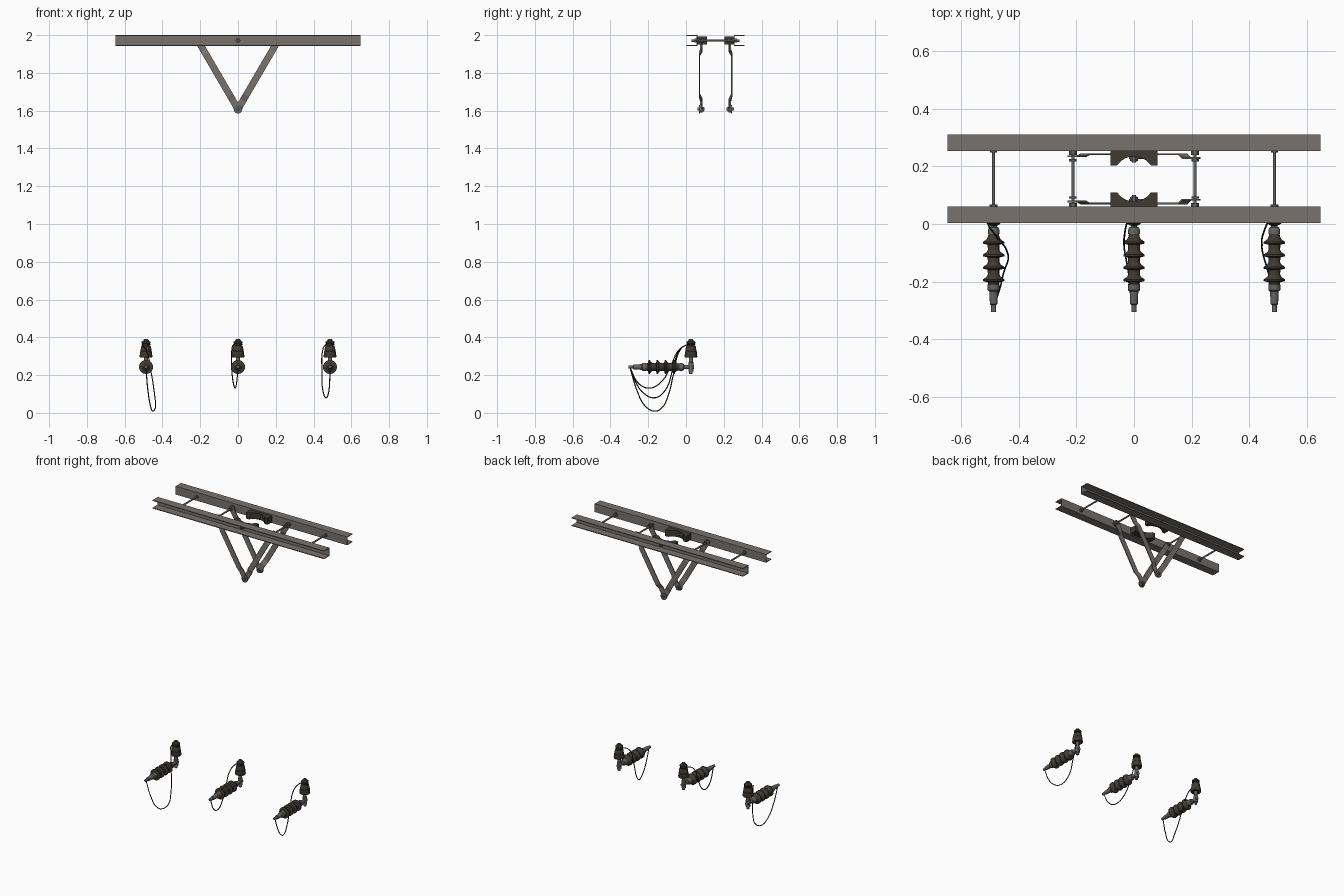
import bpy, bmesh, math
from mathutils import Vector, Matrix

if "Cube" in bpy.data.objects:
    bpy.data.objects.remove(bpy.data.objects["Cube"])

def mat(name, c):
    m = bpy.data.materials.new(name)
    m.diffuse_color = (*c, 1)
    m.use_nodes = True
    m.node_tree.nodes["Principled BSDF"].inputs["Base Color"].default_value = m.diffuse_color
    return m

STEEL = mat("galvanised_steel", (0.19, 0.17, 0.155))
HARDWARE = mat("hardware_grey", (0.13, 0.13, 0.128))
BAND = mat("dark_brown_band", (0.05, 0.042, 0.031))
CERAMIC = mat("brown_ceramic", (0.05, 0.041, 0.031))
WIRE = mat("black_wire", (0.012, 0.011, 0.009))

def finish(bm, name, material, smooth=False):
    bmesh.ops.recalc_face_normals(bm, faces=bm.faces)
    me = bpy.data.meshes.new(name)
    bm.to_mesh(me)
    bm.free()
    ob = bpy.data.objects.new(name, me)
    bpy.context.collection.objects.link(ob)
    me.materials.append(material)
    if smooth:
        bpy.ops.object.select_all(action='DESELECT')
        ob.select_set(True)
        bpy.context.view_layer.objects.active = ob
        bpy.ops.object.shade_smooth_by_angle(angle=math.radians(35))
    return ob

def lathe(name, profile, origin, axis, material, n=20, smooth=True):
    """Revolve (radius, height) pairs round an axis through origin."""
    bm = bmesh.new()
    rot = Vector((0, 0, 1)).rotation_difference(Vector(axis)).to_matrix()
    rings = []
    for r, h in profile:
        rings.append([bm.verts.new(Vector(origin) + rot @ Vector(
            (r * math.cos(2 * math.pi * i / n), r * math.sin(2 * math.pi * i / n), h)))
            for i in range(n)])
    for a, b in zip(rings, rings[1:]):
        for i in range(n):
            j = (i + 1) % n
            bm.faces.new((a[i], a[j], b[j], b[i]))
    bm.faces.new(rings[0])
    bm.faces.new(rings[-1])
    return finish(bm, name, material, smooth)

def rod(name, x, z, y0, y1, r, material=HARDWARE, n=14):
    return lathe(name, [(r, 0), (r, y1 - y0)], (x, y0, z), (0, 1, 0), material, n, n > 6)

def extrude(name, pts, vec, material):
    """Extrude a planar outline along vec."""
    bm = bmesh.new()
    f = bm.faces.new([bm.verts.new(p) for p in pts])
    g = bmesh.ops.extrude_face_region(bm, geom=[f])
    bmesh.ops.translate(bm, vec=vec, verts=[v for v in g['geom'] if isinstance(v, bmesh.types.BMVert)])
    return finish(bm, name, material)

MID = 0.1565                      # plane halfway between the crossarms
def my(y, side):                  # front value of y, mirrored for the back side
    return y if side == 'front' else 2 * MID - y

ZB = 1.971
for side in ('front', 'back'):
    # channel crossarm, open side facing outward
    t = 0.005
    sec = [(0.003, 1.943), (0.06, 1.943), (0.06, 2.0), (0.003, 2.0),
           (0.003, 2.0 - t), (0.06 - t, 2.0 - t), (0.06 - t, 1.943 + t), (0.003, 1.943 + t)]
    extrude(side + "_crossarm", [(-0.648, my(y, side), z) for y, z in sec], (1.296, 0, 0), STEEL)

    # saddle block with a concave pole seat
    out = [(-0.081, 0.06), (0.081, 0.06), (0.081, 0.11), (0.06, 0.11)]
    for i in range(13):
        a = math.radians(35 + 110 * i / 12)
        out.append((0.07 * math.cos(a), MID - 0.008 - 0.07 * math.sin(a)))
    out += [(-0.06, 0.11), (-0.081, 0.11)]
    extrude(side + "_pole_saddle", [(x, my(y, side), 1.95) for x, y in out], (0, 0, 0.042), BAND)

    # saddle bolt through the web
    def mrod(name, x, z, a, b, r, n=14):
        a, b = sorted((my(a, side), my(b, side)))
        rod(side + name, x, z, a, b, r, HARDWARE, n)
    mrod("_saddle_bolt", 0, ZB, 0.03, 0.1, 0.007)
    mrod("_saddle_bolt_head", 0, ZB, 0.044, 0.056, 0.013, 6)

    # V brace: flat bars with joggled ends
    for s, extra in ((-1, 0.0), (1, 0.006)):
        top, bot = Vector((s * 0.212, 0, ZB)), Vector((0, 0, 1.608))
        d = bot - top
        L = d.length
        d.normalize()
        w = Vector((-d.z, 0, d.x)) * 0.018
        path = [(0, 0.078 + extra), (0.06, 0.078 + extra), (0.085, 0.071),
                (L - 0.085, 0.071), (L - 0.055, 0.078 + extra), (L, 0.078 + extra)]
        lo, hi = [], []
        for u, y in path:
            c = top + d * u
            lo.append(Vector((c.x, my(y - 0.003, side), c.z)))
            hi.append(Vector((c.x, my(y + 0.003, side), c.z)))
        nm = side + ("_left" if s < 0 else "_right") + "_brace"
        extrude(nm, [p - w for p in lo + hi[::-1]], w * 2, STEEL)
        for tag, p in (("_top_eye", top), ("_bottom_eye", bot)):
            a, b = sorted((my(0.075 + extra, side), my(0.081 + extra, side)))
            rod(nm + tag, p.x, p.z, a, b, 0.018, STEEL, 18)
        mrod("_brace_nut", top.x, ZB, 0.06, 0.073, 0.014, 6)
        mrod("_brace_outer_nut", top.x, ZB, 0.088, 0.096, 0.013, 6)
    # bolt joining the foot of the V
    mrod("_foot_bolt", 0, 1.608, 0.06, 0.098, 0.008)
    mrod("_foot_washer", 0, 1.608, 0.07, 0.075, 0.023, 18)
    mrod("_foot_nut", 0, 1.608, 0.087, 0.094, 0.014, 6)

# spacer bolts between the arms
for x in (-0.487, -0.212, 0.212, 0.487):
    rod("spacer_bolt", x, ZB, 0.055, 0.258, 0.0055)
for x in (-0.487, 0.487):
    rod("spacer_nut", x, ZB, 0.06, 0.068, 0.014, HARDWARE, 6)
    rod("spacer_back_nut", x, ZB, 0.248, 0.253, 0.012, HARDWARE, 6)

# insulator sets; profiles are (radius, height)
sheds = [(0.018, 0.035)]
for c in (0.065, 0.109, 0.152, 0.195):
    sheds += [(0.02, c - 0.02), (0.024, c - 0.012), (0.037, c - 0.003), (0.037, c + 0.003), (0.021, c + 0.007)]
sheds += [(0.018, 0.212)]
bell = [(0.014, 0.296), (0.032, 0.294), (0.034, 0.298), (0.031, 0.325), (0.029, 0.327), (0.027, 0.348),
        (0.024, 0.355), (0.018, 0.358), (0.018, 0.364), (0.024, 0.368), (0.024, 0.376),
        (0.015, 0.381), (0.011, 0.39)]
IZ = 0.243
loops = {
    "left": (-0.487, [(-0.02, 0.004, 0.36), (0.0, -0.03, 0.335), (0.028, -0.065, 0.21), (0.046, -0.095, 0.09),
                      (0.05, -0.125, 0.03), (0.036, -0.165, 0.009), (0.024, -0.215, 0.035),
                      (0.01, -0.26, 0.12), (0.0, -0.295, 0.235)]),
    "middle": (0.0, [(-0.024, 0.004, 0.36), (-0.033, -0.04, 0.33), (-0.034, -0.08, 0.25), (-0.026, -0.13, 0.165),
                     (-0.015, -0.195, 0.131), (-0.008, -0.25, 0.155), (0.0, -0.295, 0.235)]),
    "right": (0.487, [(-0.024, 0.004, 0.36), (-0.039, -0.035, 0.33), (-0.043, -0.07, 0.23), (-0.038, -0.11, 0.12),
                      (-0.022, -0.165, 0.08), (-0.008, -0.225, 0.105), (-0.002, -0.265, 0.16), (0.0, -0.295, 0.235)]),
}
for nm, (x, pts) in loops.items():
    front = (0, -1, 0)
    lathe(nm + "_line_insulator", sheds, (x, 0, IZ), front, CERAMIC, 24)
    lathe(nm + "_inner_cap", [(0.011, -0.042), (0.011, 0.01), (0.017, 0.012), (0.02, 0.02), (0.02, 0.034), (0.016, 0.037)],
          (x, 0, IZ), front, HARDWARE)
    lathe(nm + "_outer_cap", [(0.017, 0.206), (0.021, 0.21), (0.021, 0.229), (0.015, 0.235), (0.013, 0.278),
                              (0.009, 0.281), (0.009, 0.305)], (x, 0, IZ), front, HARDWARE)
    # upright pin insulator
    lathe(nm + "_pin_stem", [(0.009, 0.206), (0.009, 0.218), (0.014, 0.22), (0.014, 0.266), (0.011, 0.27), (0.011, 0.3)],
          (x, 0.026, 0), (0, 0, 1), HARDWARE)
    lathe(nm + "_pin_insulator", bell, (x, 0.026, 0), (0, 0, 1), CERAMIC, 24)
    # jumper wire, tied round the neck and looping to the clamp
    neck = [(0.021 * math.cos(a), 0.026 + 0.021 * math.sin(a), 0.361)
            for a in [math.radians(-60 + 45 * i) for i in range(7)]]
    cu = bpy.data.curves.new(nm + "_jumper_wire", 'CURVE')
    cu.dimensions = '3D'
    cu.bevel_depth = 0.003
    cu.bevel_resolution = 1
    cu.resolution_u = 6
    cu.use_fill_caps = True
    cu.materials.append(WIRE)
    sp = cu.splines.new('BEZIER')
    path = neck + pts
    sp.bezier_points.add(len(path) - 1)
    for bp, p in zip(sp.bezier_points, path):
        bp.co = (x + p[0], p[1], p[2])
        bp.handle_left_type = bp.handle_right_type = 'AUTO'
    ob = bpy.data.objects.new(nm + "_jumper_wire", cu)
    bpy.context.collection.objects.link(ob)
    bpy.ops.object.select_all(action='DESELECT')
    ob.select_set(True)
    bpy.context.view_layer.objects.active = ob
    bpy.ops.object.convert(target='MESH')
